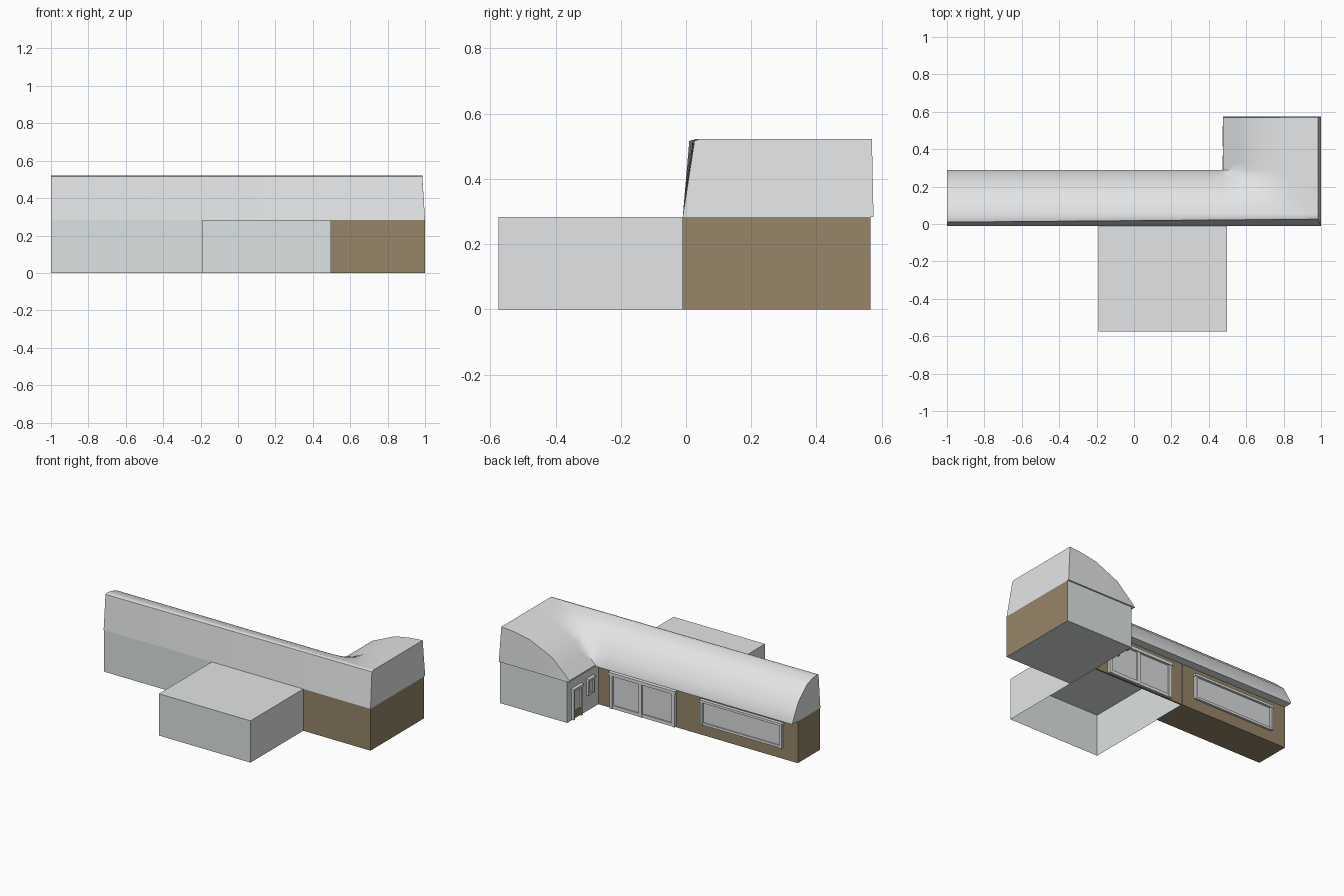
import bpy, bmesh
from mathutils import Vector

if "Cube" in bpy.data.objects:
    bpy.data.objects.remove(bpy.data.objects["Cube"])


def mat(name, r, g, b):
    m = bpy.data.materials.new(name)
    m.diffuse_color = (r, g, b, 1)
    m.use_nodes = True
    m.node_tree.nodes["Principled BSDF"].inputs["Base Color"].default_value = m.diffuse_color
    return m


TAN = mat("tan_wall", 0.31, 0.24, 0.14)
GREY = mat("pale_grey_wall", 0.72, 0.77, 0.76)
ROOF = mat("roof_grey", 0.77, 0.78, 0.79)
FRAME = mat("frame_grey", 0.76, 0.77, 0.77)
GLASS = mat("glass_grey", 0.70, 0.71, 0.72)


def finish(bm, name, mats):
    me = bpy.data.meshes.new(name)
    bm.to_mesh(me)
    bm.free()
    for m in mats:
        me.materials.append(m)
    ob = bpy.data.objects.new(name, me)
    bpy.context.collection.objects.link(ob)
    return ob


def box(name, x, y, z, mats, second=(), omit=()):
    """Box from ranges; faces whose normal is in 'second' use mats[1], 'omit' are removed."""
    bm = bmesh.new()
    bmesh.ops.create_cube(bm, size=1)
    for v in bm.verts:
        v.co = Vector([r[0] if c < 0 else r[1] for c, r in zip(v.co, (x, y, z))])
    bm.normal_update()
    gone = []
    for f in bm.faces:
        i = max(range(3), key=lambda k: abs(f.normal[k]))
        side = ("-" if f.normal[i] < 0 else "+") + "xyz"[i]
        if side in second:
            f.material_index = 1
        if side in omit:
            gone.append(f)
    bmesh.ops.delete(bm, geom=gone, context='FACES')
    return finish(bm, name, mats)


def opening(name, axis, wall, out, u, z, bar=0.015, depth=0.018, sill=True, mullions=()):
    """Framed window or door on a wall at 'wall', facing direction 'out' along 'axis'."""
    def plate(n, ur, zr, d, m):
        w = sorted((wall - out * 0.002, wall + out * d))
        if axis == 'y':
            box(n, ur, w, zr, [m])
        else:
            box(n, w, ur, zr, [m])
    plate(name + "_pane", u, z, 0.006, GLASS)
    plate(name + "_head", (u[0] - 0.005, u[1] + 0.005), (z[1] - bar, z[1]), depth + 0.004, FRAME)
    if sill:
        plate(name + "_sill", u, (z[0], z[0] + bar), depth * 0.8, FRAME)
    for i, c in enumerate((u[0] + bar / 2, u[1] - bar / 2) + tuple(mullions)):
        plate(f"{name}_post_{i}", (c - bar / 2, c + bar / 2), z, depth, FRAME)


# Walls: long wing, middle back wall, corner wing, front annex
EAVE = 0.283
BACK = 0.232
box("long_wing_walls", (-1, -0.185), (-0.008, BACK), (0, EAVE), [TAN, GREY], second=("-y", "+x"))
box("middle_back_wall", (-0.185, 0.5), (BACK - 0.01, BACK), (0, EAVE), [TAN])
box("corner_wing_walls", (0.495, 1), (-0.01, 0.565), (0, EAVE), [TAN, GREY],
    second=("+y", "-x", "-z"))
box("front_annex", (-0.19, 0.496), (-0.575, -0.005), (0, EAVE), [GREY, ROOF],
    second=("+z", "+x"), omit=("-z", "+y"))


# L-shaped half-vault roof, blended at the inner corner
PROFILE = [(0, 1), (0.2, 0.96), (0.41, 0.875), (0.74, 0.545), (1, 0)]


def arc(t):
    t = min(max(t, 0), 1)
    for (t0, h0), (t1, h1) in zip(PROFILE, PROFILE[1:]):
        if t <= t1:
            return h0 + (h1 - h0) * (t - t0) / (t1 - t0)


def height(x, y):
    a = arc((y - 0.03) / 0.26)
    b = arc((0.985 - x) / 0.51) if x > 0.47 else 0
    m = max(a, b)
    # rounded maximum softens the valley between the two vaults
    k = 0.5 * min(max((x - 0.475) / 0.15, 0), 1) * min(max((0.57 - y) / 0.2, 0), 1)
    if k > 0:
        h = max(k - abs(a - b), 0) / k
        m += h * h * k * 0.25 * min(1, 2.5 * (1 - m))
    if y < 0.02:
        m -= 0.025
    return EAVE + 0.010 + 0.229 * m


bm = bmesh.new()
ts = [0, 0.1, 0.2, 0.3, 0.41, 0.58, 0.74, 0.87, 1]
ys = [0.012] + [0.03 + 0.26 * t for t in ts] + [0.29 + 0.28 * i / 8 for i in range(1, 9)]
xs = [-1, -0.6, -0.2, 0.2, 0.4] + [0.985 - 0.51 * t for t in reversed(ts)]
grid = {}
for i, x in enumerate(xs):
    for j, y in enumerate(ys):
        if x > 0.47 or y < 0.291:
            grid[i, j] = bm.verts.new((x, y, height(x, y)))
for i, j in list(grid):
    quad = [grid.get(k) for k in ((i, j), (i + 1, j), (i + 1, j + 1), (i, j + 1))]
    if all(quad):
        bm.faces.new(quad)
# Front ridge drifts back slightly towards the right
for (i, j), v in grid.items():
    if j == 0:
        v.co.y = 0.010 + 0.008 * (v.co.x + 1)
    if j == 1:
        v.co.y += 0.006 * (v.co.x + 1)
# Gable ends, leaning front face and fascia, dropped from the roof edge to eave level
edges = [e for e in bm.edges if e.is_boundary]
res = bmesh.ops.extrude_edge_only(bm, edges=edges)["geom"]
for v in (g for g in res if isinstance(g, bmesh.types.BMVert)):
    v.co.z = EAVE
    if v.co.y < 0.029:
        v.co.y = -0.01
    if v.co.y > 0.56:
        v.co.y = 0.575
    if v.co.x > 0.98:
        v.co.x = 1
# Flat soffit closing the roof underneath
low = [e for e in bm.edges if e.is_boundary]
bmesh.ops.contextual_create(bm, geom=low)
bmesh.ops.recalc_face_normals(bm, faces=bm.faces[:])
roof = finish(bm, "vaulted_roof", [ROOF])
bpy.context.view_layer.objects.active = roof
roof.select_set(True)
bpy.ops.object.shade_smooth_by_angle(angle=0.7)

# Courtyard openings
opening("sliding_door", 'y', BACK, 1, (-0.09, 0.40), (0.005, 0.25), bar=0.022, mullions=(0.17,))
opening("long_window", 'y', BACK, 1, (-0.89, -0.28), (0.075, 0.245), bar=0.016)
opening("side_door", 'x', 0.495, -1, (0.42, 0.52), (0.005, 0.215), sill=False)
box("side_door_panel", (0.487, 0.495), (0.435, 0.505), (0.01, 0.06), [TAN])
opening("small_window", 'x', 0.495, -1, (0.29, 0.36), (0.11, 0.22), bar=0.012)
# Joint strip between long wing and middle section
box("wall_joint", (-0.193, -0.187), (BACK, BACK + 0.003), (0, EAVE), [TAN])
